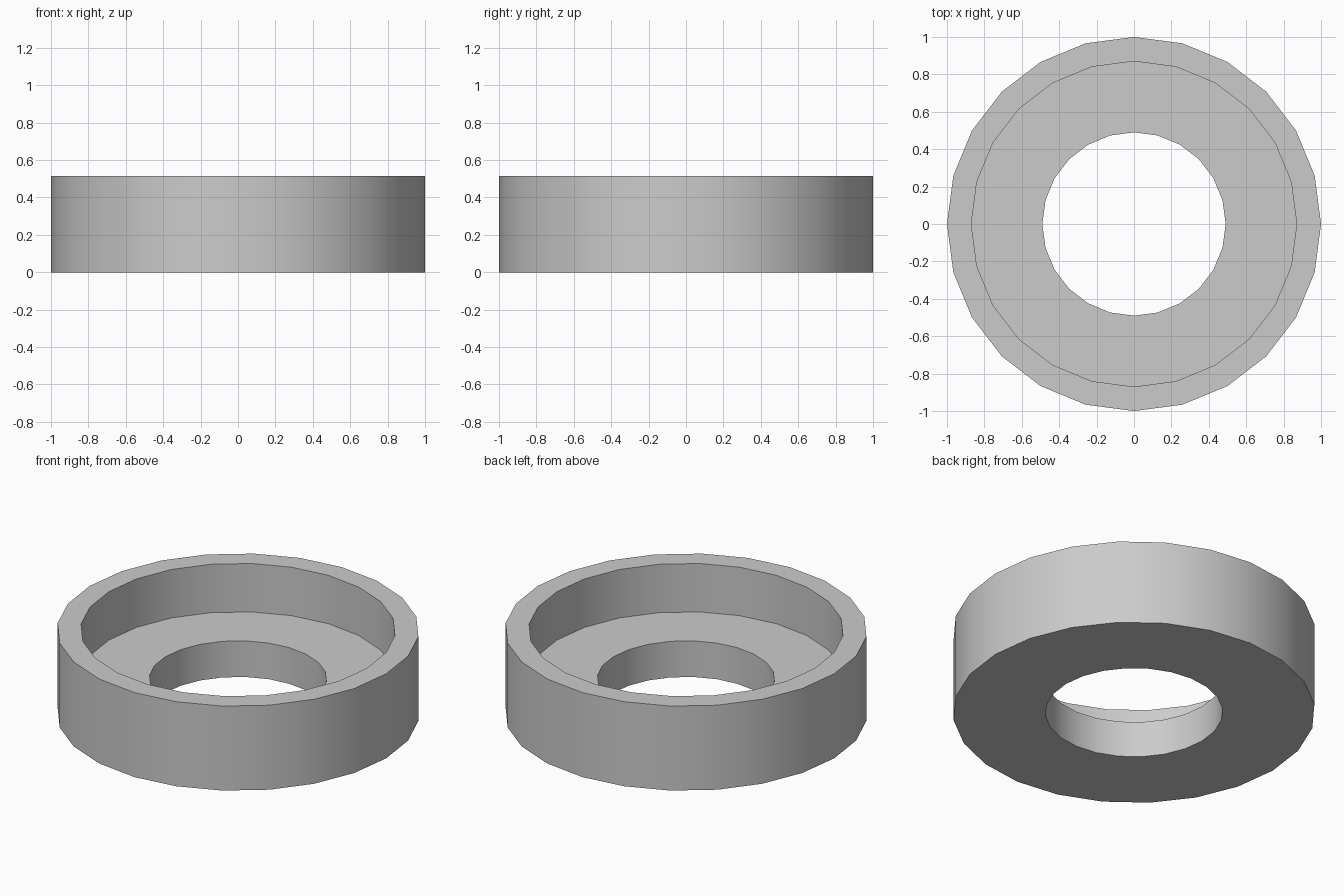
import bpy
import bmesh
import math

SIDES = 24

cube = bpy.data.objects.get("Cube")
if cube:
    bpy.data.objects.remove(cube, do_unlink=True)

# Plain grey finish
grey = bpy.data.materials.new("light_grey")
grey.use_nodes = True
colour = (0.6, 0.6, 0.6, 1)
grey.diffuse_color = colour
grey.node_tree.nodes["Principled BSDF"].inputs["Base Color"].default_value = colour

# Cross-section (radius, height): outer wall, rim, recess, floor, bore
profile = [(1, 0), (1, 0.515), (0.87, 0.515), (0.87, 0.22), (0.49, 0.22), (0.49, 0)]

# Turn the cross-section around the z axis
bm = bmesh.new()
rings = []
for radius, z in profile:
    angles = [math.tau * i / SIDES for i in range(SIDES)]
    rings.append([bm.verts.new((radius * math.cos(a), radius * math.sin(a), z)) for a in angles])
for k, ring in enumerate(rings):
    above = rings[(k + 1) % len(rings)]
    for i in range(SIDES):
        j = (i + 1) % SIDES
        bm.faces.new((ring[i], ring[j], above[j], above[i]))
bmesh.ops.recalc_face_normals(bm, faces=bm.faces)

mesh = bpy.data.meshes.new("recessed_ring")
bm.to_mesh(mesh)
bm.free()
mesh.materials.append(grey)

# Smooth round walls with crisp rims
ring_object = bpy.data.objects.new("recessed_ring", mesh)
bpy.context.collection.objects.link(ring_object)
bpy.context.view_layer.objects.active = ring_object
ring_object.select_set(True)
bpy.ops.object.shade_smooth_by_angle(angle=math.radians(30))
